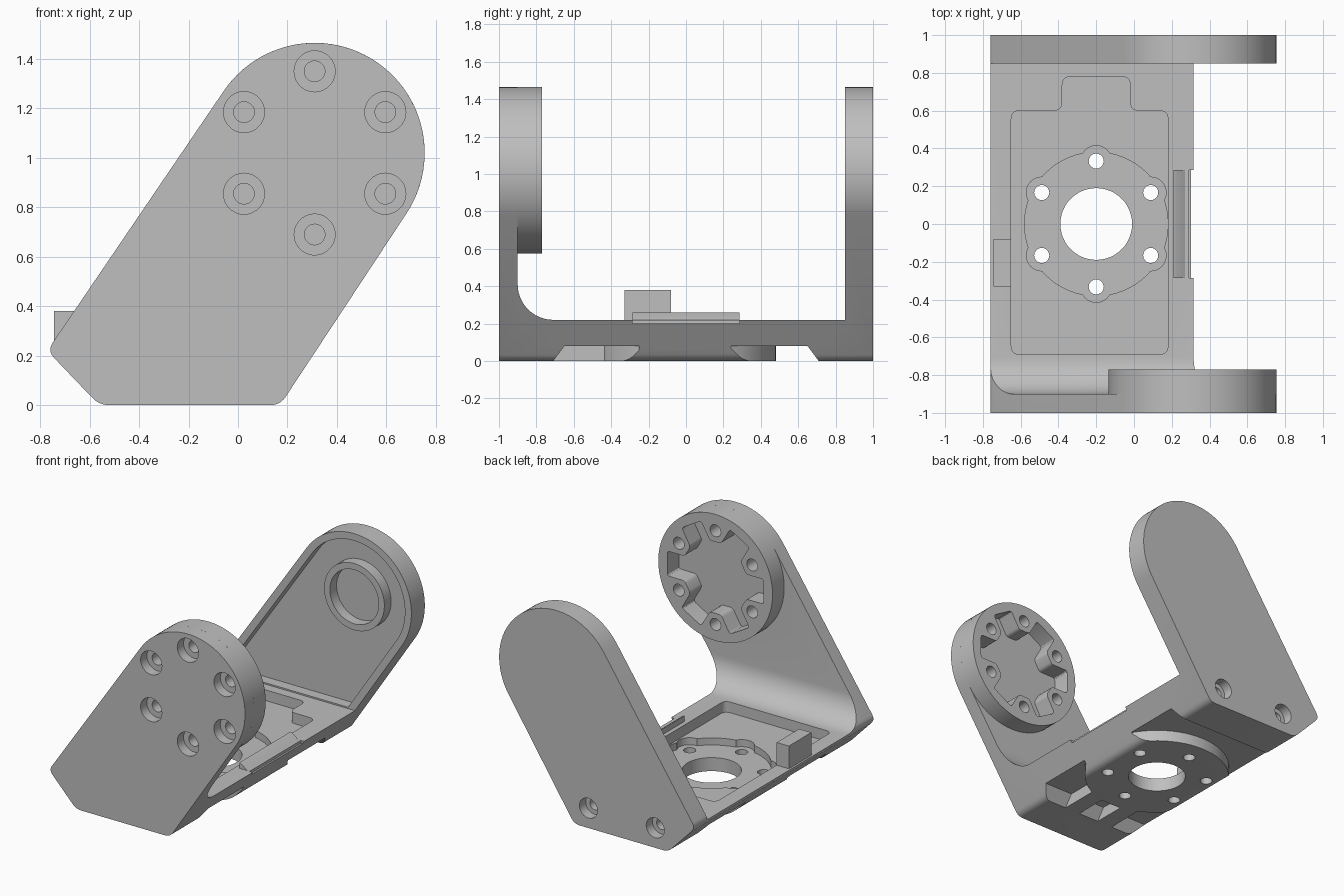
import bpy, bmesh, math
from mathutils import Vector

if "Cube" in bpy.data.objects:
    bpy.data.objects.remove(bpy.data.objects["Cube"])

grey = bpy.data.materials.new("mid_grey")
grey.diffuse_color = (0.52, 0.52, 0.52, 1)
grey.use_nodes = True
grey.node_tree.nodes["Principled BSDF"].inputs["Base Color"].default_value = grey.diffuse_color


def prism(name, pts, axis, a, b):
    """Extrude a 2D outline along an axis: x -> (y,z), y -> (x,z), z -> (x,y)."""
    place = {'x': lambda p, t: (t, p[0], p[1]),
             'y': lambda p, t: (p[0], t, p[1]),
             'z': lambda p, t: (p[0], p[1], t)}[axis]
    bm = bmesh.new()
    lo = [bm.verts.new(place(p, a)) for p in pts]
    hi = [bm.verts.new(place(p, b)) for p in pts]
    bm.faces.new(lo)
    bm.faces.new(hi)
    n = len(pts)
    for i in range(n):
        j = (i + 1) % n
        bm.faces.new((lo[i], lo[j], hi[j], hi[i]))
    bmesh.ops.recalc_face_normals(bm, faces=bm.faces)
    me = bpy.data.meshes.new(name)
    bm.to_mesh(me)
    bm.free()
    me.materials.append(grey)
    ob = bpy.data.objects.new(name, me)
    bpy.context.collection.objects.link(ob)
    return ob


def arc(cx, cy, r, a0, a1, n):
    return [(cx + r * math.cos(math.radians(a0 + (a1 - a0) * i / n)),
             cy + r * math.sin(math.radians(a0 + (a1 - a0) * i / n))) for i in range(n + 1)]


def disc(name, c, r, axis, a, b, n=32):
    return prism(name, arc(c[0], c[1], r, 0, 360, n)[:-1], axis, a, b)


def rect(x0, x1, y0, y1):
    return [(x0, y0), (x1, y0), (x1, y1), (x0, y1)]


def rounded(pts, c, n=5):
    """Round every corner, starting a distance c from it."""
    out = []
    for i, p in enumerate(pts):
        p = Vector(p)
        a = p + (Vector(pts[i - 1]) - p).normalized() * c
        b = p + (Vector(pts[(i + 1) % len(pts)]) - p).normalized() * c
        for k in range(n + 1):
            t = k / n
            out.append(tuple(a * (1 - t) ** 2 + p * 2 * t * (1 - t) + b * t * t))
    return out


def boolean(ob, tool, op='DIFFERENCE', keep=False):
    m = ob.modifiers.new("bool", 'BOOLEAN')
    m.operation, m.object, m.solver = op, tool, 'EXACT'
    bpy.context.view_layer.objects.active = ob
    bpy.ops.object.modifier_apply(modifier=m.name)
    if not keep:
        bpy.data.objects.remove(tool)


# Arm outline: rounded head with two slanted tangent sides
HX, HZ, R = 0.31, 1.02, 0.445
TL, TR = 55.8, 56.6


def arm_head(d, n=40):
    return arc(HX, HZ, R - d, TR - 90, TL + 90, n)


def side_x(p, z, ang):
    return p[0] - (p[1] - z) / math.tan(math.radians(ang))


head = arm_head(0)
foot_r = (side_x(head[0], 0, TR), 0)
foot_l = (side_x(head[-1], 0.22, TL), 0.22)
corners = rounded([head[-1], foot_l, (-0.561, 0), foot_r, head[0]], 0.04)
outline = head + corners[6:24]

# Bracket body: U section trimmed by the arm outline
section = [(-1, 0), (1, 0), (1, 2), (0.85, 2), (0.85, 0.22)]
section += arc(-0.71, 0.41, 0.19, 270, 180, 12) + [(-0.9, 2), (-1, 2)]
body = prism("bracket_body", section, 'x', -1.2, 1.2)
boolean(body, prism("trim", outline, 'y', -1.2, 1.2), 'INTERSECT')

# Base pocket with its extension, lobed recess and centre hole
C = (-0.2, 0)
tray = [(-0.65, -0.69), (0.18, -0.69), (0.18, 0.6), (-0.02, 0.6),
        (-0.02, 0.78), (-0.38, 0.78), (-0.38, 0.6), (-0.65, 0.6)]
boolean(body, prism("cut", rounded(tray, 0.045), 'z', 0.145, 0.6))
boolean(body, disc("cut", C, 0.38, 'z', 0.095, 0.4, 64))
boolean(body, disc("cut", C, 0.19, 'z', -0.2, 0.4, 48))
base_holes = [arc(C[0], C[1], 0.333, 90 + 60 * k, 0, 1)[0] for k in range(6)]
for p in base_holes:
    boolean(body, disc("cut", p, 0.082, 'z', 0.095, 0.4, 24))
    boolean(body, disc("cut", p, 0.04, 'z', -0.2, 0.4, 20))

# Channels under the base around a central pad, with sloped outer walls
for x0, x1, s, inner in ((-1, 1, 1, 0.24), (0.0, 1, -1, 0.25),
                         (-0.28, -0.12, -1, 0.4), (-1, -0.4, -1, 0.25)):
    sec = [(s * inner, -0.1), (s * 0.785, -0.1), (s * 0.65, 0.08), (s * inner, 0.08)]
    ch = prism("cut", sec, 'x', x0, x1)
    boolean(ch, disc("pad", C, 0.48, 'z', -0.2, 0.2, 64))
    boolean(body, ch)

# Notch beside the ridge on the open edge
boolean(body, prism("cut", rect(0.29, 1, -0.285, 0.285), 'z', 0.2, 0.5))

# Back arm: shallow recess inside, two counterbored holes outside
inner = arm_head(0.05)
inner += [(side_x(inner[-1], 0.23, TL), 0.23), (side_x(inner[0], 0.23, TR), 0.23)]
boolean(body, prism("cut", inner, 'y', 0.8, 0.925))
for x in (-0.46, 0.06):
    boolean(body, disc("cut", (x, 0.14), 0.07, 'y', 0.93, 1.1, 24))
    boolean(body, disc("cut", (x, 0.14), 0.038, 'y', 0.8, 1.1, 20))

# Front arm boss with star-shaped pocket
boss = disc("front_boss", (HX, HZ), R, 'y', -0.9, -0.77, 80)
star = []
for k in range(6):
    for r, d in ((0.255, -20), (0.385, -13), (0.385, 13), (0.255, 20)):
        star.append(arc(HX, HZ, r, 60 * k + d, 0, 1)[0])
boolean(boss, prism("cut", rounded(star, 0.02, 3), 'y', -1, -0.6))

# Screw holes through the boss, counterbored on the outer face
for k in range(6):
    p = arc(HX, HZ, 0.33, 90 + 60 * k, 0, 1)[0]
    boolean(body, disc("cut", p, 0.083, 'y', -1.1, -0.93, 28))
    hole = disc("cut", p, 0.042, 'y', -1.1, -0.6, 20)
    boolean(body, hole, keep=True)
    boolean(boss, hole)

# Bearing ring in the back arm
ring = disc("back_ring", (HX, HZ), 0.235, 'y', 0.85, 0.94, 48)
boolean(ring, disc("cut", (HX, HZ), 0.19, 'y', 0.7, 1.1, 48))

# Sloped edge ridge and locating block on the base
prism("edge_ridge", [(0.21, 0.19), (0.29, 0.19), (0.29, 0.205), (0.225, 0.255), (0.21, 0.26)],
      'y', -0.285, 0.285)
prism("locating_block", rect(-0.745, -0.65, -0.33, -0.08), 'z', 0.2, 0.38)

# Smooth the curved walls, keep the edges sharp
for ob in list(bpy.context.scene.objects):
    bpy.ops.object.select_all(action='DESELECT')
    ob.select_set(True)
    bpy.context.view_layer.objects.active = ob
    bpy.ops.object.shade_smooth_by_angle(angle=math.radians(25))
